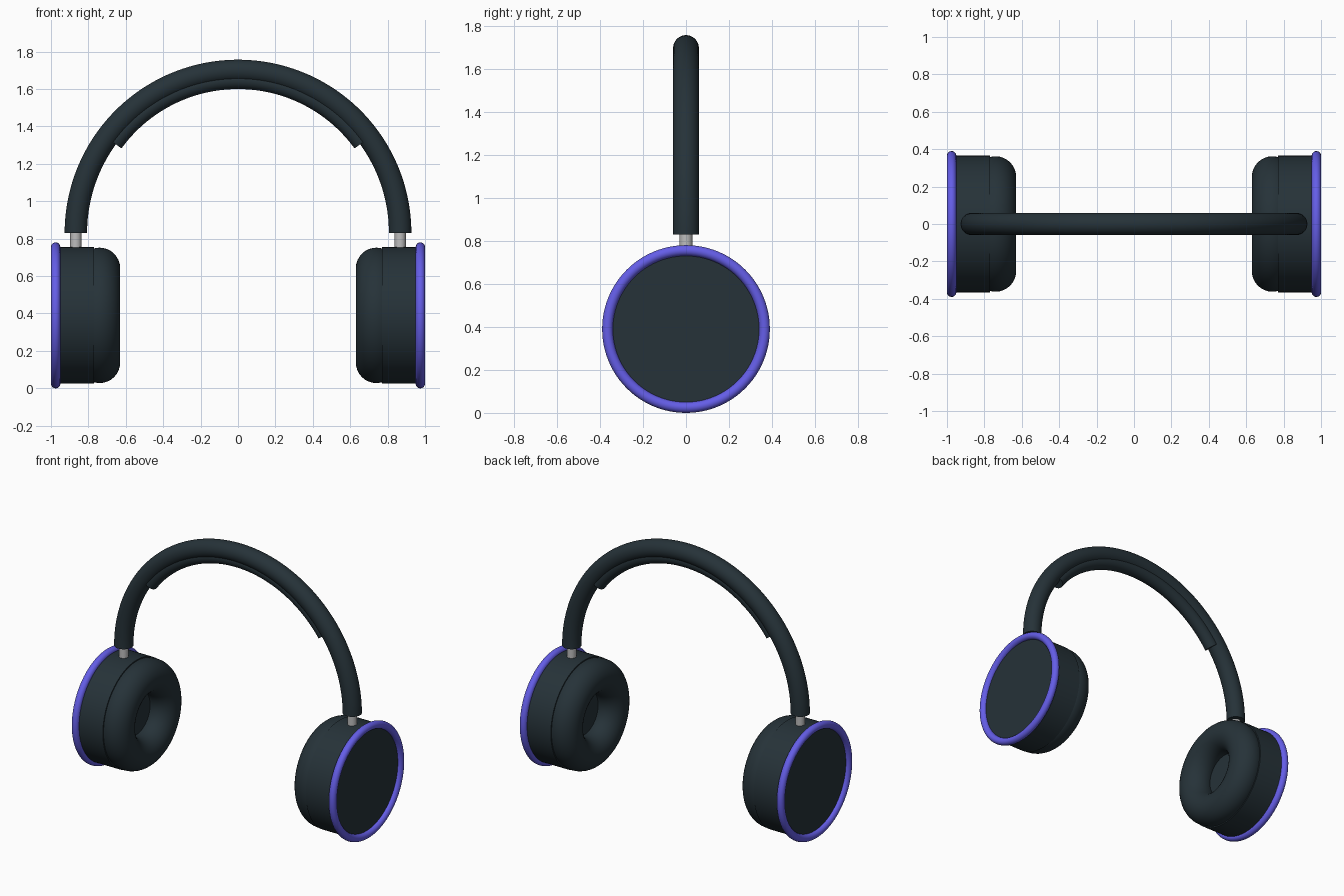
import bpy, bmesh, math
from mathutils import Matrix, Vector

cube = bpy.data.objects.get("Cube")
if cube:
    bpy.data.objects.remove(cube)


def material(name, rgb):
    mat = bpy.data.materials.new(name)
    mat.use_nodes = True
    color = (*rgb, 1)
    mat.diffuse_color = color
    mat.node_tree.nodes["Principled BSDF"].inputs["Base Color"].default_value = color
    return mat


dark = material("dark slate", (0.019, 0.032, 0.04))
violet = material("violet", (0.145, 0.125, 0.9))
silver = material("silver", (0.51, 0.51, 0.51))

CUP_Z = 0.39
BAND_Z = 0.83
BAND_R = 0.867


def finish(obj, name, mat):
    obj.name = obj.data.name = name
    obj.data.materials.append(mat)
    bpy.ops.object.select_all(action="DESELECT")
    obj.select_set(True)
    bpy.context.view_layer.objects.active = obj
    bpy.ops.object.shade_smooth_by_angle(angle=math.radians(35))


def cylinder(name, mat, center, radius, depth, axis="Z"):
    turn = (0, math.pi / 2, 0) if axis == "X" else (0, 0, 0)
    bpy.ops.mesh.primitive_cylinder_add(vertices=96, radius=radius, depth=depth,
                                        location=center, rotation=turn)
    finish(bpy.context.object, name, mat)


def torus(name, mat, x, major, minor):
    bpy.ops.mesh.primitive_torus_add(major_radius=major, minor_radius=minor,
                                     major_segments=96, minor_segments=32,
                                     location=(x, 0, CUP_Z), rotation=(0, math.pi / 2, 0))
    finish(bpy.context.object, name, mat)


def arc_tube(name, mat, radius, tube, start, end, steps=96, sides=32):
    """Round tube swept along an upright arc, with flat capped ends."""
    bm = bmesh.new()
    rings = []
    for i in range(steps + 1):
        a = math.radians(start + (end - start) * i / steps)
        out = Vector((math.cos(a), 0, math.sin(a)))
        ring = []
        for j in range(sides):
            t = math.tau * j / sides
            p = out * (radius + tube * math.cos(t))
            ring.append(bm.verts.new((p.x, tube * math.sin(t), p.z + BAND_Z)))
        rings.append(ring)
    for r0, r1 in zip(rings, rings[1:]):
        for j in range(sides):
            k = (j + 1) % sides
            bm.faces.new((r0[j], r0[k], r1[k], r1[j]))
    bm.faces.new(rings[0])
    bm.faces.new(rings[-1])
    bmesh.ops.recalc_face_normals(bm, faces=bm.faces)
    mesh = bpy.data.meshes.new(name)
    bm.to_mesh(mesh)
    bm.free()
    obj = bpy.data.objects.new(name, mesh)
    bpy.context.collection.objects.link(obj)
    finish(obj, name, mat)


# Headband and the pad under its crown
arc_tube("headband", dark, BAND_R, 0.06, 0, 180)
arc_tube("headband_pad", dark, 0.815, 0.045, 36, 144)

# Ear cups, cushions, accent rings and stems on both sides
for side, s in (("left", 1), ("right", -1)):
    cylinder(side + "_ear_cup", dark, (s * 0.8725, 0, CUP_Z), 0.365, 0.205, "X")
    torus(side + "_ear_cushion", dark, s * 0.74, 0.252, 0.11)
    torus(side + "_accent_ring", violet, s * 0.975, 0.365, 0.025)
    cylinder(side + "_stem", silver, (s * BAND_R, 0, 0.79), 0.03, 0.12)
